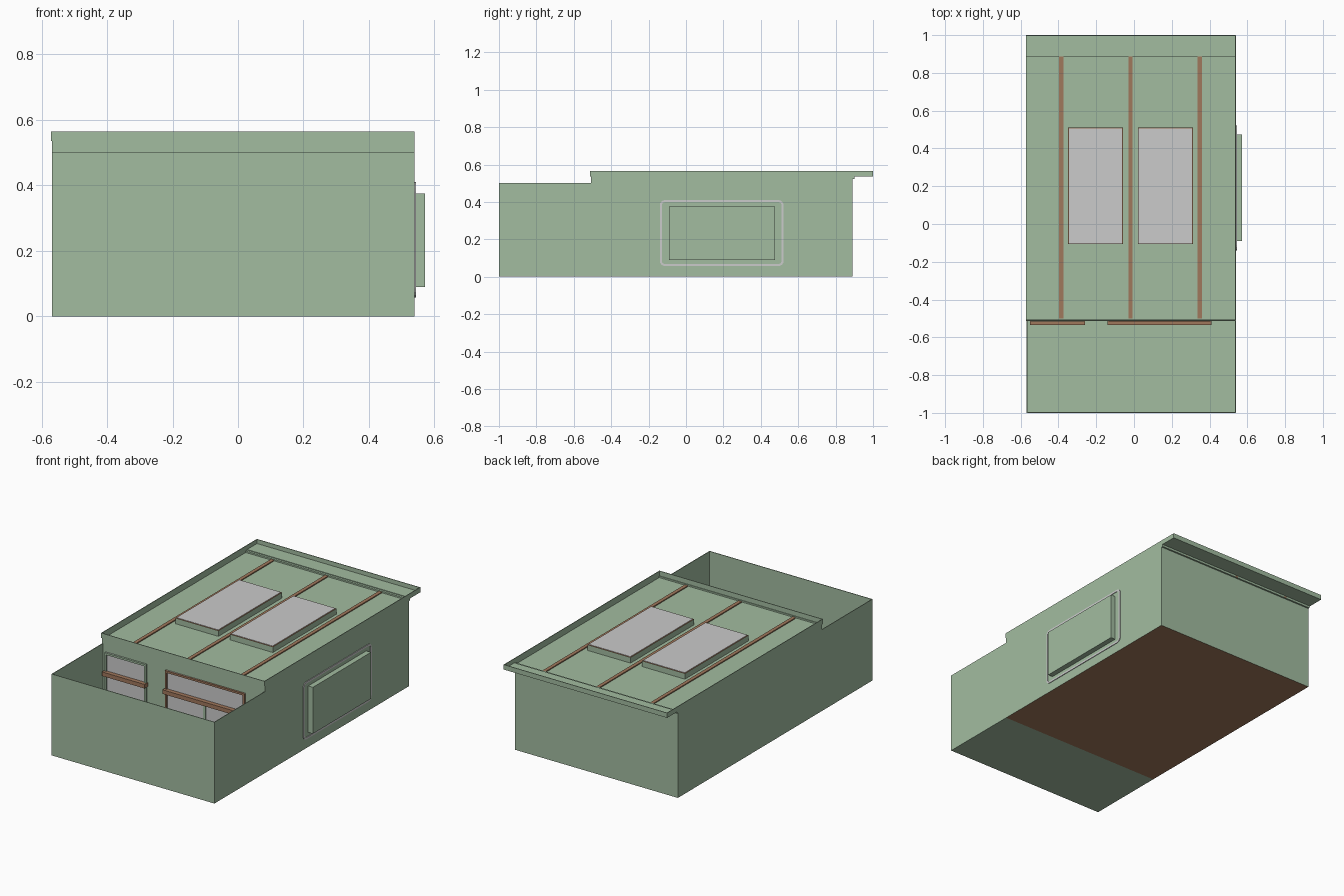
import bpy, bmesh, math
from mathutils import Vector

cube = bpy.data.objects.get("Cube")
if cube:
    bpy.data.objects.remove(cube, do_unlink=True)


def material(name, srgb):
    lin = [((c / 255 + 0.055) / 1.055) ** 2.4 for c in srgb] + [1]
    m = bpy.data.materials.new(name)
    m.use_nodes = True
    m.diffuse_color = lin
    m.node_tree.nodes["Principled BSDF"].inputs["Base Color"].default_value = lin
    return m


GREEN = material("sage_green", (162, 188, 160))
BROWN = material("wood_brown", (160, 120, 92))
GREY = material("pale_grey", (203, 203, 203))


def finish(name, bm, mats):
    bmesh.ops.recalc_face_normals(bm, faces=bm.faces)
    me = bpy.data.meshes.new(name)
    bm.to_mesh(me)
    bm.free()
    for m in mats:
        me.materials.append(m)
    ob = bpy.data.objects.new(name, me)
    bpy.context.collection.objects.link(ob)
    return ob


def add_box(bm, lo, hi):
    lo, hi = Vector(lo), Vector(hi)
    verts = bmesh.ops.create_cube(bm, size=1)["verts"]
    for v in verts:
        v.co = (lo + hi) / 2 + v.co * (hi - lo)


def box(name, lo, hi, *mats):
    bm = bmesh.new()
    add_box(bm, lo, hi)
    return finish(name, bm, mats)


def paint(ob, direction, index):
    """Give the faces that look in one direction another material."""
    for p in ob.data.polygons:
        if p.normal.dot(Vector(direction)) > 0.9:
            p.material_index = index


def front_ring(name, x0, x1, z0, z1, y0, y1, w, mat):
    """Rectangular frame standing on the front wall."""
    bm = bmesh.new()
    for xa, xb in ((x0, x0 + w), (x1 - w, x1)):
        add_box(bm, (xa, y0, z0), (xb, y1, z1))
    for za, zb in ((z0, z0 + w), (z1 - w, z1)):
        add_box(bm, (x0 + w, y0, za), (x1 - w, y1, zb))
    return finish(name, bm, [mat])


L, R, FACADE, BACK, T = -0.568, 0.54, -0.505, 0.89, 0.004
ROOF, RIM_LOW, RIM_TOP = 0.526, 0.535, 0.565

# House body with a brown underside
body = box("house_body", (L, FACADE, 0), (R, BACK, ROOF), GREEN, BROWN)
paint(body, (0, 0, -1), 1)

# Open yard: floor and three thin walls
box("yard_floor", (L, -1, 0), (R, FACADE, T), GREEN)
box("yard_front_wall", (L, -1, 0), (R, -1 + T, 0.5), GREEN)
for name, x in (("yard_right_wall", L), ("yard_left_wall", R - T)):
    box(name, (x, -1 + T, 0), (x + T, FACADE, 0.5), GREEN)

# Roof overhang and the rim around the whole roof
box("back_overhang", (L, 0.9, RIM_LOW), (R, 1, RIM_LOW + T), GREEN)
box("overhang_joint", (L, BACK - T, ROOF - T), (R, 0.9, RIM_LOW), GREEN)
FRONT = -0.513
box("front_rim", (L - T, FRONT, RIM_LOW), (R, FRONT + T, RIM_TOP), GREEN)
box("front_rim_base", (L, FRONT + T, 0.5), (R, FACADE, RIM_LOW), GREEN)
box("back_rim", (L - T, 1 - T, RIM_LOW), (R, 1, RIM_TOP), GREEN)
for name, x in (("right_rim", L - T), ("left_rim", R - T)):
    box(name, (x, FRONT, RIM_LOW), (x + T, 1, RIM_TOP), GREEN)
    box(name + "_base", (max(x, L), FACADE, ROOF - T), (x + T, BACK, RIM_LOW), GREEN)

# Roof battens
for i, x in enumerate((-0.385, -0.018, 0.348)):
    box(f"roof_batten_{i + 1}", (x - 0.011, -0.5, ROOF - T),
        (x + 0.011, 0.9, ROOF + 0.006), BROWN)

# Skylights: green curb, brown edge, grey pane
for i, x in enumerate((-0.35, 0.02)):
    y0, y1, w = -0.107, 0.51, 0.292
    e = 0.005
    box(f"skylight_curb_{i + 1}", (x, y0, ROOF), (x + w, y1, 0.559), GREEN)
    box(f"skylight_edge_{i + 1}", (x, y0, 0.559), (x + w, y1, 0.561), BROWN)
    box(f"skylight_pane_{i + 1}", (x + e, y0 + e, 0.561),
        (x + w - e, y1 - e, 0.563), GREY)

# Yard door and wide window, each with a wooden bar across
for name, x0, x1, trim in (("door", -0.546, -0.265, GREEN),
                           ("wide_window", -0.135, 0.406, BROWN)):
    z0, z1, y = 0.02, 0.453, FACADE
    box(name + "_glass", (x0, y - 0.004, z0), (x1, y, z1), GREY)
    front_ring(name + "_frame", x0, x1, z0, z1, y - 0.012, y, 0.012, trim)
    box(name + "_bar", (x0 - 0.005, y - 0.03, 0.315),
        (x1 + 0.005, y, 0.34), BROWN)
box("wide_window_post", (0.122, FACADE - 0.01, 0.02),
    (0.138, FACADE, 0.315), GREEN)

# Bay panel on the left wall
box("side_bay", (R - T, -0.09, 0.09), (0.572, 0.475, 0.375), GREEN)


def rounded(y0, y1, z0, z1, r, steps=4):
    """Corner arcs of a rounded rectangle, in order."""
    corners = ((y1, z1, -1, -1), (y0, z1, 1, -1), (y0, z0, 1, 1), (y1, z0, -1, 1))
    pts = []
    for q, (y, z, sy, sz) in enumerate(corners):
        for s in range(steps + 1):
            a = (q + s / steps) * math.pi / 2
            pts.append((y + sy * r + r * math.cos(a), z + sz * r + r * math.sin(a)))
    return pts


# Thin rounded border around the bay
bm = bmesh.new()
w = 0.011
loops = [(R, rounded(-0.14, 0.522, 0.057, 0.41, 0.028)),
         (R + T, rounded(-0.14, 0.522, 0.057, 0.41, 0.028)),
         (R + T, rounded(-0.14 + w, 0.522 - w, 0.057 + w, 0.41 - w, 0.017)),
         (R, rounded(-0.14 + w, 0.522 - w, 0.057 + w, 0.41 - w, 0.017))]
rows = [[bm.verts.new((x, y, z)) for y, z in pts] for x, pts in loops]
n = len(rows[0])
for k in range(4):
    a, b = rows[k], rows[(k + 1) % 4]
    for i in range(n):
        j = (i + 1) % n
        bm.faces.new((a[i], a[j], b[j], b[i]))
finish("side_bay_border", bm, [GREY])
